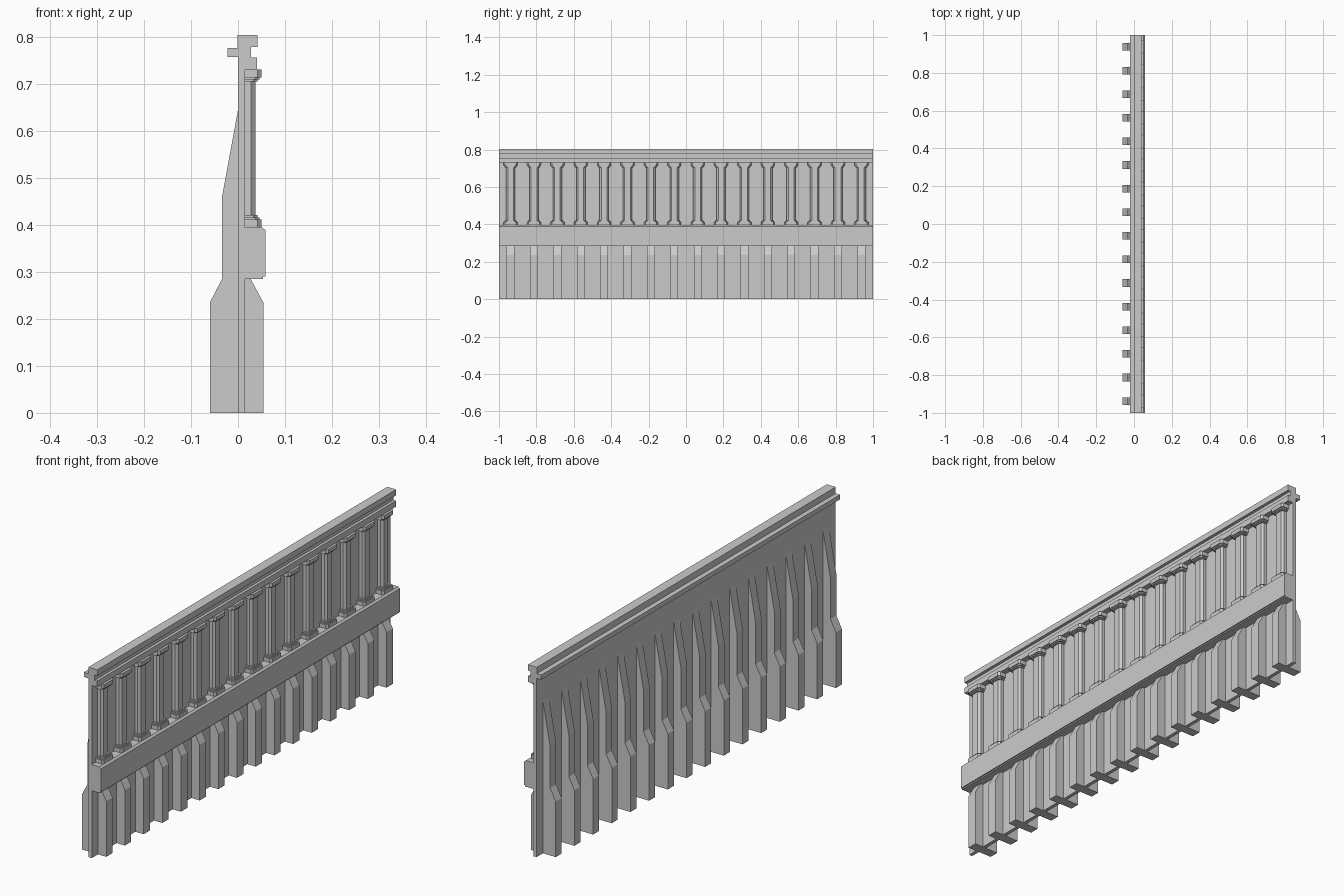
import bpy, bmesh

if "Cube" in bpy.data.objects:
    bpy.data.objects.remove(bpy.data.objects["Cube"])

COUNT, STEP = 16, 0.125


def make_object(name, bm):
    bmesh.ops.recalc_face_normals(bm, faces=bm.faces)
    mesh = bpy.data.meshes.new(name)
    bm.to_mesh(mesh)
    bm.free()
    ob = bpy.data.objects.new(name, mesh)
    bpy.context.collection.objects.link(ob)
    return ob


def prism(bm, ring_a, ring_b):
    """Closed solid between two matching rings of points."""
    a = [bm.verts.new(p) for p in ring_a]
    b = [bm.verts.new(p) for p in ring_b]
    bm.faces.new(a)
    bm.faces.new(b[::-1])
    for i in range(len(a)):
        j = (i + 1) % len(a)
        bm.faces.new((a[i], b[i], b[j], a[j]))


def extrude_y(name, profile, y0, y1):
    """Side profile (x, z) stretched along y."""
    bm = bmesh.new()
    prism(bm, [(x, y0, z) for x, z in profile], [(x, y1, z) for x, z in profile])
    return make_object(name, bm)


def repeat(ob):
    mod = ob.modifiers.new("row", 'ARRAY')
    mod.count = COUNT
    mod.use_relative_offset = False
    mod.use_constant_offset = True
    mod.constant_offset_displace = (0, STEP, 0)
    ob.location.y = -1 + STEP / 2


# Wall with belt course, cornice and rear lip
wall = [(0, 0), (0.015, 0), (0.015, 0.285), (0.053, 0.285), (0.053, 0.29),
        (0.058, 0.29), (0.058, 0.389), (0.05, 0.396), (0.015, 0.396),
        (0.015, 0.731), (0.04, 0.731), (0.04, 0.756), (0.028, 0.756),
        (0.028, 0.779), (0.041, 0.779), (0.041, 0.804), (-0.001, 0.804),
        (-0.001, 0.777), (-0.022, 0.777), (-0.022, 0.757), (0, 0.757)]
extrude_y("wall", wall, -1, 1)

# Front piers below the belt course
repeat(extrude_y("front_pier", [(0.015, 0), (0.054, 0), (0.054, 0.235),
                                (0.027, 0.285), (0.015, 0.285)], -0.021, 0.021))

# Tall tapered rear buttresses
repeat(extrude_y("rear_buttress", [(0, 0), (-0.06, 0), (-0.06, 0.235), (-0.034, 0.285),
                                   (-0.034, 0.46), (0, 0.645)], -0.02, 0.02))


# Columns: stacked chamfered half prisms
def section(half, front, cut, z):
    return [(0.015, -half, z), (front - cut, -half, z), (front, cut - half, z),
            (front, half - cut, z), (front - cut, half, z), (0.015, half, z)]


# z range, half width, front x, corner cut
tiers = [(0.396, 0.412, 0.037, 0.050, 0.008),
         (0.412, 0.416, 0.033, 0.046, 0.009),
         (0.416, 0.421, 0.029, 0.042, 0.009),
         (0.421, 0.705, 0.024, 0.037, 0.009),
         (0.705, 0.709, 0.029, 0.042, 0.009),
         (0.709, 0.714, 0.033, 0.046, 0.009),
         (0.714, 0.731, 0.037, 0.050, 0.008)]
bm = bmesh.new()
for z0, z1, half, front, cut in tiers:
    prism(bm, section(half, front, cut, z0), section(half, front, cut, z1))
repeat(make_object("column", bm))
